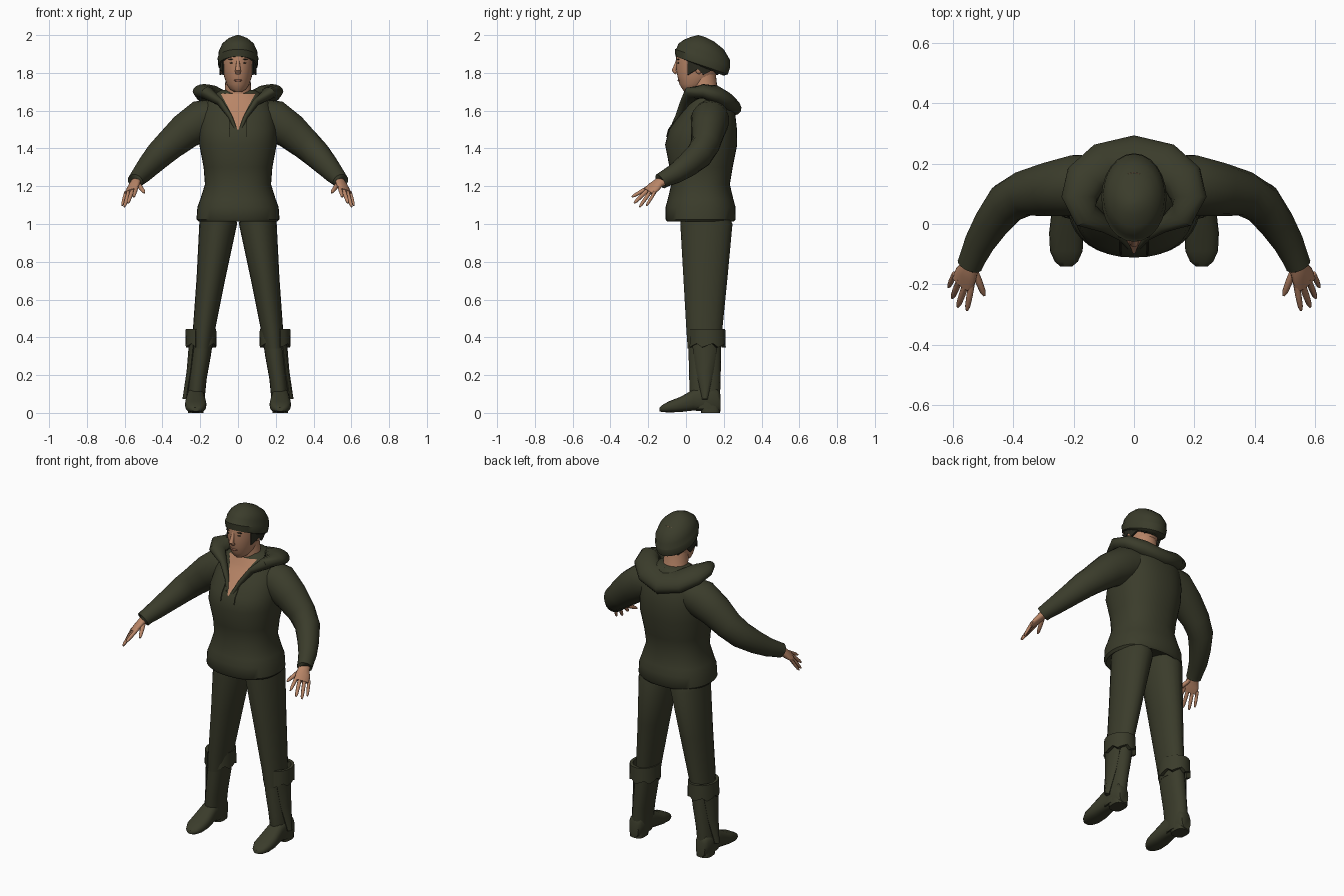
import bpy, bmesh, math
from mathutils import Vector, Matrix

cube = bpy.data.objects.get("Cube")
if cube:
    bpy.data.objects.remove(cube, do_unlink=True)


def material(name, rgb):
    m = bpy.data.materials.new(name)
    m.use_nodes = True
    m.diffuse_color = (*rgb, 1)
    m.node_tree.nodes["Principled BSDF"].inputs["Base Color"].default_value = (*rgb, 1)
    return m


OLIVE = material("olive cloth", (0.043, 0.045, 0.024))
SKIN = material("skin", (0.48, 0.235, 0.135))
DARK = material("dark hair", (0.021, 0.021, 0.013))
LIPS = material("lips", (0.3, 0.125, 0.08))


def finish(name, bm, mat):
    bmesh.ops.recalc_face_normals(bm, faces=bm.faces)
    mesh = bpy.data.meshes.new(name)
    bm.to_mesh(mesh)
    bm.free()
    mesh.materials.append(mat)
    for p in mesh.polygons:
        p.use_smooth = True
    mesh.set_sharp_from_angle(angle=math.radians(45))
    ob = bpy.data.objects.new(name, mesh)
    bpy.context.collection.objects.link(ob)
    return ob


def loft(name, loops, mat, closed=True):
    """Skin consecutive loops of points; closed loops get end caps."""
    bm = bmesh.new()
    rows = [[bm.verts.new(p) for p in loop] for loop in loops]
    n = len(rows[0])
    for a, b in zip(rows, rows[1:]):
        for i in range(n if closed else n - 1):
            j = (i + 1) % n
            bm.faces.new((a[i], a[j], b[j], b[i]))
    if closed:
        bm.faces.new(rows[0])
        bm.faces.new(rows[-1])
    return finish(name, bm, mat)


def oval(c, u, v, n=20, p=2.0):
    """Superellipse loop round c with half-axis vectors u and v."""
    c, u, v = Vector(c), Vector(u), Vector(v)
    pts = []
    for i in range(n):
        t = 2 * math.pi * i / n
        co, si = math.cos(t), math.sin(t)
        pts.append(c + u * math.copysign(abs(co) ** (2 / p), co)
                   + v * math.copysign(abs(si) ** (2 / p), si))
    return pts


def stack(name, rows, mat, n=24, p=2.0):
    """Horizontal ovals: rows of z, cx, cy, rx, ry."""
    return loft(name, [oval((x, y, z), (rx, 0, 0), (0, ry, 0), n, p)
                       for z, x, y, rx, ry in rows], mat)


def tube(name, rows, mat, n=14, hint=(0, 0, 1)):
    """Sweep along points: rows of x, y, z, radius along hint, radius across."""
    pts = [Vector(r[:3]) for r in rows]
    loops = []
    for i, r in enumerate(rows):
        t = (pts[min(i + 1, len(pts) - 1)] - pts[max(i - 1, 0)]).normalized()
        u = Vector(hint)
        u = (u - t * u.dot(t)).normalized()
        loops.append(oval(pts[i], u * r[3], t.cross(u) * r[4], n))
    return loft(name, loops, mat)


def band(name, c, rx, ry, z0, z1, thick, gap, mat, jag=0.0, n=18):
    """Upright band round c, open at the front by a half angle gap."""
    loops = []
    for i in range(n + 1):
        t = -math.pi / 2 + gap + (2 * math.pi - 2 * gap) * i / n
        d = Vector((math.cos(t) * rx, math.sin(t) * ry, 0))
        o = d * (1 + thick / rx)
        low = z0 + jag * (i % 3) / 2
        base = Vector((c[0], c[1], 0))
        up = Vector((0, 0, 1))
        loops.append([base + d + up * low, base + o + up * low,
                      base + o * 0.97 + up * z1, base + d + up * z1])
    return loft(name, loops, mat)


def blob(name, c, r, mat):
    bm = bmesh.new()
    bmesh.ops.create_uvsphere(bm, u_segments=14, v_segments=8, radius=1,
                              matrix=Matrix.Translation(c) @ Matrix.Diagonal((*r, 1)))
    return finish(name, bm, mat)


# Hooded top: body
BODY = [(1.04, .17, .14, .075), (1.012, .208, .175, .077), (1.025, .22, .186, .077),
        (1.09, .215, .185, .077), (1.13, .2, .174, .077), (1.21, .175, .155, .077),
        (1.3, .182, .167, .08), (1.42, .205, .191, .08), (1.5, .205, .18, .09),
        (1.58, .195, .147, .114), (1.64, .17, .112, .122), (1.69, .12, .09, .125),
        (1.71, .09, .07, .125)]
POW = 2.3
stack("hooded_top", [(z, 0, cy, rx, ry) for z, rx, ry, cy in BODY], OLIVE, 36, POW)


def chest_y(x, z):
    """Front surface of the hooded top at x, z."""
    for a, b in zip(BODY[1:], BODY[2:]):
        if a[0] <= z <= b[0]:
            f = (z - a[0]) / (b[0] - a[0])
            rx, ry, cy = (p + (q - p) * f for p, q in zip(a[1:], b[1:]))
            return cy - ry * max(0, 1 - abs(x / rx) ** POW) ** (1 / POW)


# Open neckline and neck
rows = []
for k in range(11):
    z = 1.5 + 0.019 * k
    w = 0.004 + 0.088 * (k / 10) ** 1.25
    rows.append([(w * i / 4, chest_y(w * i / 4, z) - 0.007, z) for i in range(-4, 5)])
loft("open_neckline", rows, SKIN, closed=False)
stack("neck", [(1.58, 0, .12, .09, .075), (1.66, 0, .11, .085, .075),
               (1.70, 0, .1, .07, .068), (1.82, 0, .085, .064, .07)], SKIN)

# Hood lying on the shoulders and sloping down behind, its ends running down the neckline
half = [(.01, -.083, 1.495, .007, .007), (.042, -.043, 1.57, .012, .014),
        (.095, -.005, 1.645, .018, .026), (.16, .03, 1.69, .034, .048),
        (.178, .09, 1.703, .038, .062), (.16, .15, 1.69, .046, .07),
        (.1, .2, 1.655, .05, .074), (0, .222, 1.63, .05, .076)]
tube("hood", half + [(-r[0], *r[1:]) for r in half[-2::-1]], OLIVE, 16, (0, .5, 1))

# Head and face
stack("head", [(1.7, 0, .02, .022, .028), (1.713, 0, .026, .042, .045),
               (1.74, 0, .045, .06, .08), (1.78, 0, .055, .073, .1),
               (1.82, 0, .06, .081, .112), (1.86, 0, .065, .085, .117),
               (1.9, 0, .068, .088, .12), (1.95, 0, .07, .075, .1)], SKIN, 28)
tube("nose", [(0, -.043, 1.872, .008, .008), (0, -.052, 1.845, .009, .01),
              (0, -.064, 1.813, .012, .015), (0, -.05, 1.797, .009, .014)],
     SKIN, 12, (0, 1, 0))
blob("lips", (0, -.038, 1.76), (.023, .007, .006), LIPS)
band("hair", (0, .075), .088, .112, 1.79, 1.89, .01, 1.0, DARK, .03)

# Cap drooping to the back: front y, front z, back y, back z, half width
CAP = [(-.045, 1.885, .2, 1.785, .096), (-.056, 1.887, .222, 1.793, .105),
       (-.059, 1.925, .234, 1.832, .108), (-.05, 1.93, .232, 1.836, .105),
       (-.04, 1.955, .232, 1.87, .102), (-.01, 1.976, .2, 1.925, .085),
       (.03, 1.992, .15, 1.965, .054), (.065, 2.0, .1, 1.99, .016)]
loft("cap", [oval((0, (a + c) / 2, (b + d) / 2), (w, 0, 0), (0, (c - a) / 2, (d - b) / 2), 24)
             for a, b, c, d, w in CAP], OLIVE)

# Finger rows: knuckle, tip, radius
FINGERS = {"index_finger": ((.537, -.197, 1.195), (.553, -.287, 1.143), .0105),
           "middle_finger": ((.558, -.203, 1.18), (.583, -.275, 1.11), .011),
           "ring_finger": ((.58, -.193, 1.165), (.602, -.246, 1.09), .0105),
           "little_finger": ((.597, -.172, 1.157), (.614, -.21, 1.096), .009),
           "thumb": ((.53, -.15, 1.213), (.495, -.237, 1.165), .012)}

for side, s in (("left", 1), ("right", -1)):
    def flip(rows):
        return [(s * r[0], *r[1:]) for r in rows]

    # Sleeve
    tube(side + "_sleeve", flip([(.1, .135, 1.575, .09, .09), (.19, .128, 1.55, .108, .102),
         (.28, .115, 1.49, .096, .09), (.36, .102, 1.42, .083, .076),
         (.42, .07, 1.365, .075, .07), (.47, .005, 1.31, .064, .06),
         (.51, -.06, 1.265, .053, .051), (.535, -.115, 1.238, .044, .044),
         (.543, -.135, 1.226, .043, .043), (.544, -.136, 1.225, .03, .03)]), OLIVE, 18)

    # Hand
    tube(side + "_palm", flip([(.53, -.1, 1.24, .028, .024), (.545, -.145, 1.217, .033, .022),
         (.557, -.17, 1.195, .042, .019), (.57, -.2, 1.171, .042, .012)]),
         SKIN, 14, (-.065 * s, -.03, .04))
    for name, (base, tip, r) in FINGERS.items():
        b, t = Vector(base), Vector(tip)
        back = b - (t - b) * 0.2
        path = [(*back, r, r), (*b.lerp(t, .45), r, r), (*b.lerp(t, .85), r * .8, r * .8),
                (*t, r * .35, r * .35)]
        tube(side + "_" + name, flip(path), SKIN, 8)

    # Trouser leg
    stack(side + "_trouser_leg", [(z, s * x, y, rx, ry) for z, x, y, rx, ry in (
        (1.07, .105, .095, .09, .12), (1.0, .105, .108, .1, .138), (.72, .142, .103, .077, .117),
        (.44, .18, .097, .059, .095), (.34, .19, .097, .053, .088))], OLIVE, 20)

    # Boot: shaft, turned-down cuff, flared side flap, foot and heel
    stack(side + "_boot_shaft", [(z, s * x, y, rx, ry) for z, x, y, rx, ry in (
        (.4, .186, .1, .056, .086), (.3, .196, .1, .052, .086), (.18, .212, .1, .046, .083),
        (.08, .222, .1, .046, .08), (.02, .224, .105, .044, .075))], OLIVE, 20, 2.2)
    band(side + "_boot_cuff", (s * .196, .112), .064, .076, .347, .445, .019, .35, OLIVE, .02)
    tube(side + "_boot_flap", flip([(.235, .1, .38, .024, .07), (.252, .1, .22, .02, .046),
         (.276, .1, .072, .018, .014)]), OLIVE, 8, (1, 0, 0))
    foot = []
    for y, w, top, low in ((.182, .03, .1, .006), (.165, .042, .13, 0), (.1, .045, .145, .006),
                           (.04, .049, .125, .012), (-.03, .057, .085, .004),
                           (-.09, .054, .062, .002), (-.125, .038, .042, .004),
                           (-.14, .02, .028, .008)):
        foot.append(oval((s * .224, y, (top + low) / 2), (w, 0, 0),
                         (0, 0, (top - low) / 2), 18, 2.6))
    loft(side + "_boot_foot", foot, OLIVE)
    stack(side + "_boot_heel", [(z, s * .224, .13, .042, .05) for z in (0, .04)], OLIVE, 16, 3)

    # Face details
    blob(side + "_eye", (s * .034, -.04, 1.853), (.012, .006, .0035), DARK)
    blob(side + "_eyebrow", (s * .036, -.04, 1.872), (.018, .007, .003), DARK)
    blob(side + "_ear", (s * .086, .068, 1.822), (.011, .02, .028), SKIN)

    # Drawstring
    tube(side + "_drawstring", [(s * .045, chest_y(.045, z) - .005, z, .003, .003)
                                for z in (1.55, 1.5, 1.46)], OLIVE, 6, (1, 0, 0))
